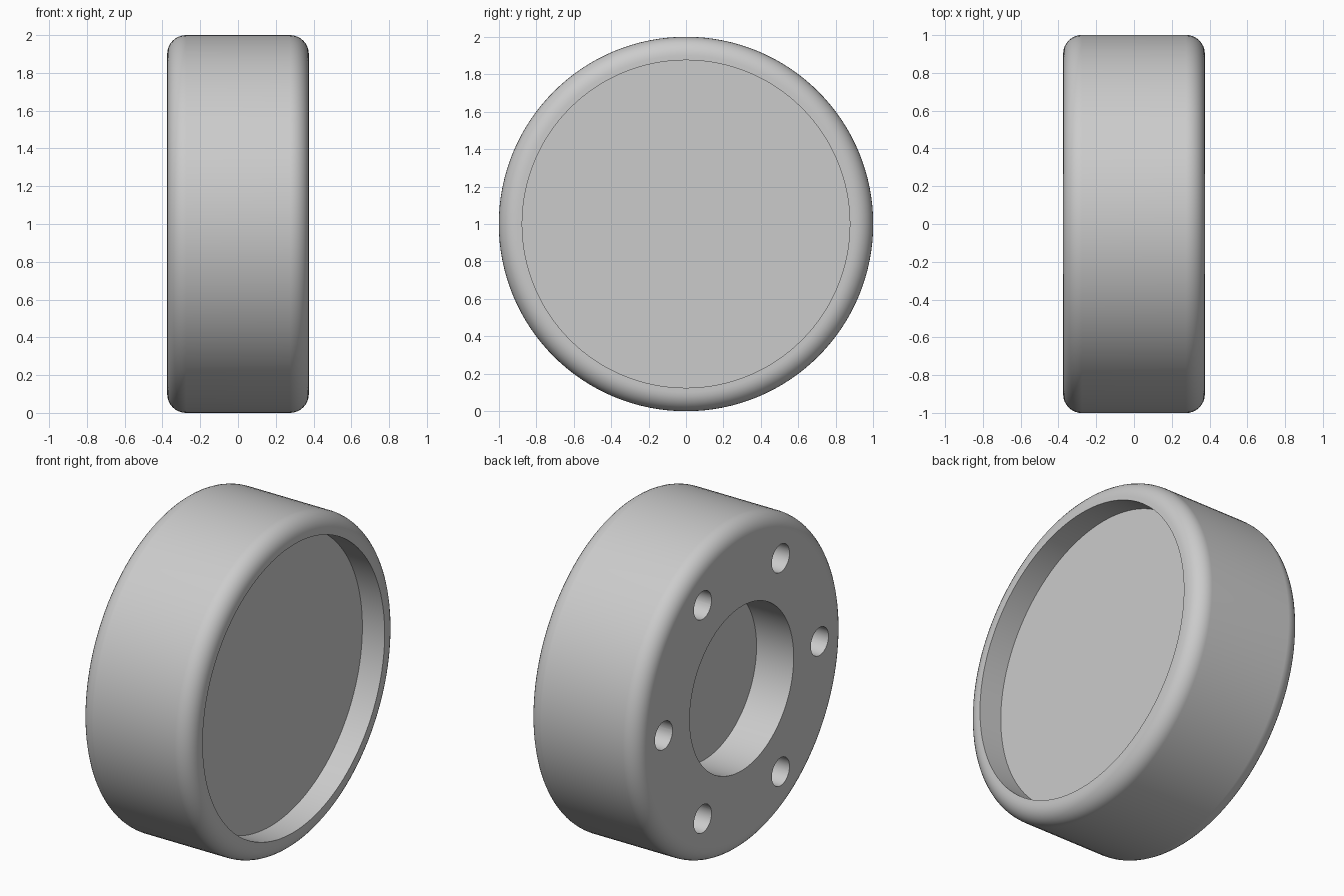
import bpy, bmesh, math

if "Cube" in bpy.data.objects:
    bpy.data.objects.remove(bpy.data.objects["Cube"])

SEG = 128                        # sides around the wheel
R, HALF, FILLET = 1.0, 0.375, 0.1
BORE_R, BORE_DEPTH = 0.47, 0.25
RECESS_R, RECESS_DEPTH = 0.875, 0.15
BOLT_R, BOLT_CIRCLE, BOLT_DEPTH = 0.085, 0.75, 0.25
BORE_R = 0.5

grey = bpy.data.materials.new("light grey")
grey.diffuse_color = (0.6, 0.6, 0.6, 1)
grey.use_nodes = True
grey.node_tree.nodes["Principled BSDF"].inputs["Base Color"].default_value = grey.diffuse_color


def lathe(name, profile, seg, centre=(0, 0, 0)):
    """Revolve (x, radius) points around the x axis and cap both ends."""
    bm = bmesh.new()
    rings = []
    for x, r in profile:
        rings.append([bm.verts.new((x, r * math.cos(math.tau * i / seg),
                                    r * math.sin(math.tau * i / seg))) for i in range(seg)])
    for a, b in zip(rings, rings[1:]):
        for i in range(seg):
            j = (i + 1) % seg
            bm.faces.new((a[i], a[j], b[j], b[i]))
    bm.faces.new(rings[0])
    bm.faces.new(rings[-1])
    bmesh.ops.recalc_face_normals(bm, faces=bm.faces)
    mesh = bpy.data.meshes.new(name)
    bm.to_mesh(mesh)
    bm.free()
    mesh.materials.append(grey)
    obj = bpy.data.objects.new(name, mesh)
    obj.location = centre
    bpy.context.collection.objects.link(obj)
    return obj


def fillet(sign, start, end, steps=8):
    """Quarter-round of the outer rim, angles measured from the radial direction."""
    return [(sign * (HALF - FILLET + FILLET * math.sin(t)), R - FILLET + FILLET * math.cos(t))
            for t in (start + (end - start) * k / steps for k in range(steps + 1))]


# Wheel body: bore floor, left face, rounded tread, right recess
quarter = math.pi / 2
profile = [(-HALF + BORE_DEPTH, BORE_R), (-HALF, BORE_R)]
profile += fillet(-1, quarter, 0) + fillet(1, 0, quarter)
profile += [(HALF, RECESS_R), (HALF - RECESS_DEPTH, RECESS_R)]
wheel = lathe("wheel", profile, SEG, (0, 0, R))

# Six blind bolt holes in the left face
for k in range(6):
    a = math.tau * k / 6
    cutter = lathe("bolt_hole_cutter", [(-HALF - 0.1, BOLT_R), (-HALF + BOLT_DEPTH, BOLT_R)], 40,
                   (0, BOLT_CIRCLE * math.cos(a), R + BOLT_CIRCLE * math.sin(a)))
    cutter.hide_render = True
    cutter.hide_set(True)
    cut = wheel.modifiers.new("bolt_hole", 'BOOLEAN')
    cut.operation, cut.solver, cut.object = 'DIFFERENCE', 'EXACT', cutter

# Apply the holes, then smooth the round surfaces and keep the faces flat
bpy.context.view_layer.objects.active = wheel
wheel.select_set(True)
for name in [m.name for m in wheel.modifiers]:
    bpy.ops.object.modifier_apply(modifier=name)
bpy.ops.object.shade_smooth_by_angle(angle=math.radians(30))
weighted = wheel.modifiers.new("flat_faces", 'WEIGHTED_NORMAL')
weighted.keep_sharp = True
for obj in [o for o in bpy.data.objects if o.name.startswith("bolt_hole_cutter")]:
    bpy.data.objects.remove(obj)
